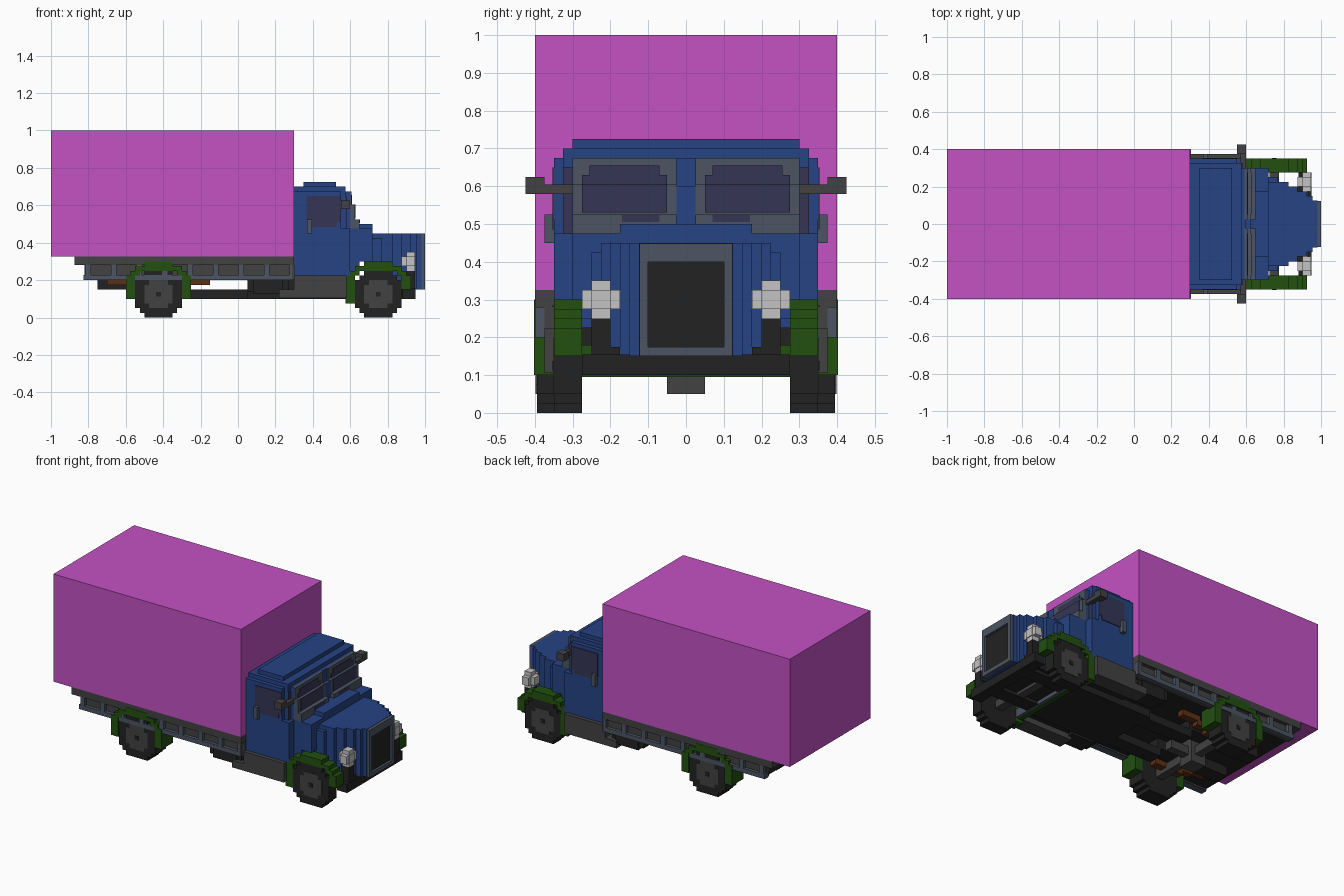
import bpy, bmesh
from mathutils import Matrix

cube = bpy.data.objects.get("Cube")
if cube:
    bpy.data.objects.remove(cube, do_unlink=True)


def material(name, r, g, b):
    m = bpy.data.materials.new(name)
    m.use_nodes = True
    m.diffuse_color = (r, g, b, 1)
    bsdf = m.node_tree.nodes["Principled BSDF"]
    bsdf.inputs["Base Color"].default_value = (r, g, b, 1)
    bsdf.inputs["Roughness"].default_value = 0.8
    return m


MAGENTA = material("magenta", 0.55, 0.085, 0.55)
BLUE = material("cab blue", 0.019, 0.056, 0.23)
GREEN = material("fender green", 0.016, 0.08, 0.005)
BLACK = material("black", 0.016, 0.016, 0.016)
GREY = material("dark grey", 0.054, 0.054, 0.054)
STEEL = material("steel grey", 0.072, 0.09, 0.125)
WHITE = material("lamp white", 0.55, 0.55, 0.55)
GLASS = material("dark glass", 0.036, 0.036, 0.09)
BROWN = material("spring brown", 0.11, 0.03, 0.006)


def part(name, mat, boxes, mirror=False):
    """Blocks given as x0, x1, y0, y1, z0, z1; optionally repeated across y = 0."""
    bm = bmesh.new()
    todo = list(boxes)
    if mirror:
        todo += [(a, b, -d, -c, e, f) for a, b, c, d, e, f in boxes]
    for x0, x1, y0, y1, z0, z1 in todo:
        mid = Matrix.Translation(((x0 + x1) / 2, (y0 + y1) / 2, (z0 + z1) / 2))
        bmesh.ops.create_cube(bm, size=1, matrix=mid @ Matrix.Diagonal((x1 - x0, y1 - y0, z1 - z0, 1)))
    me = bpy.data.meshes.new(name)
    bm.to_mesh(me)
    bm.free()
    me.materials.append(mat)
    ob = bpy.data.objects.new(name, me)
    bpy.context.collection.objects.link(ob)
    return ob


V = 0.025


def disc(cx, cz, widths, y0, y1):
    """Stepped disc from row widths, bottom to top, counted in blocks."""
    z = cz - len(widths) * V / 2
    return [(cx - w * V / 2, cx + w * V / 2, y0, y1, z + i * V, z + (i + 1) * V)
            for i, w in enumerate(widths)]


# Cargo box and bed
part("cargo_box", MAGENTA, [(-1, 0.3, -0.4, 0.4, 0.325, 1)])
part("bed_frame", GREY, [(-0.875, 0.3, -0.4, 0.4, 0.28, 0.325)])
part("bed_side_backing", GREY, [(-0.82, 0.3, 0.35, 0.378, 0.2, 0.28),
                                (0.29, 0.302, 0.35, 0.4, 0.2, 0.28)], True)
posts = [(-0.815 + 0.1363 * i, -0.785 + 0.1363 * i, 0.375, 0.398, 0.2, 0.28) for i in range(9)]
part("bed_side_rails", STEEL, posts + [(-0.825, 0.3, 0.36, 0.398, 0.2, 0.228)], True)
part("bed_floor", BLACK, [(-0.82, 0.3, -0.355, 0.355, 0.21, 0.285)])

# Chassis
part("chassis_rails", BLACK, [(-0.27, 0.92, 0.09, 0.18, 0.1, 0.15),
                              (-0.75, -0.25, 0.09, 0.18, 0.15, 0.22)], True)
part("cab_floor", BLACK, [(0.25, 0.6, -0.3, 0.3, 0.14, 0.228),
                          (0.05, 0.58, -0.2, 0.2, 0.1, 0.15),
                          (0.6, 0.9, -0.2, 0.2, 0.12, 0.17)])
part("front_bumper", BLACK, [(0.88, 0.95, -0.275, 0.275, 0.1, 0.155)])
part("lamp_posts", BLACK, [(0.89, 0.945, 0.2, 0.25, 0.15, 0.25),
                           (0.89, 0.945, 0.175, 0.2, 0.15, 0.175)], True)
part("fender_crossbar", GREEN, [(0.58, 0.605, -0.3, 0.3, 0.095, 0.18)])
part("crossbar_plate", STEEL, [(0.605, 0.625, -0.275, 0.275, 0.098, 0.15)])
part("fuel_tank", BLACK, [(0.05, 0.27, 0.26, 0.35, 0.14, 0.205),
                          (0.08, 0.24, 0.25, 0.36, 0.125, 0.2)], True)
part("side_steps", GREY, [(0.22, 0.58, 0.28, 0.375, 0.105, 0.15),
                          (0.3, 0.58, 0.3, 0.375, 0.15, 0.225)], True)

# Axles, differential and leaf springs
part("rear_axle", GREY, [(-0.45, -0.4, -0.31, 0.31, 0.1, 0.15),
                         (-0.475, -0.375, -0.05, 0.05, 0.05, 0.2),
                         (-0.375, -0.25, -0.025, 0.025, 0.1, 0.15)])
part("front_axle", GREY, [(0.725, 0.775, -0.28, 0.28, 0.102, 0.15)])
springs = []
for a, b, z in [(0, 0.1, 0.125), (0.08, 0.17, 0.15), (0.15, 0.275, 0.175)]:
    springs += [(-0.425 + a, -0.425 + b, 0.2, 0.245, z, z + 0.035),
                (-0.425 - b, -0.425 - a, 0.2, 0.245, z, z + 0.035)]
part("leaf_springs", BROWN, springs, True)

# Wheels with hub plates
TYRE = [6, 8, 10, 10, 10, 10, 10, 10, 8, 6]
HUB = [4, 6, 6, 6, 6, 4]
for name, cx, y0, y1 in [("rear", -0.425, 0.285, 0.395), ("front", 0.75, 0.275, 0.348)]:
    part(name + "_tyres", BLACK, disc(cx, 0.125, TYRE, y0, y1), True)
    part(name + "_hubs", GREY, disc(cx, 0.125, HUB, y1 - 0.01, y1 + 0.003), True)
    part(name + "_hub_caps", BLACK, disc(cx, 0.125, [1], y1 - 0.01, y1 + 0.006), True)


# Stepped fender arches
def fender(cx, y0, y1, back_z, front_z):
    h = 0.075
    return [(cx - h, cx + h, y0, y1, 0.275, 0.3),
            (cx - 0.125, cx + 0.125, y0, y1, 0.25, 0.275),
            (cx - 0.15, cx - 0.1, y0, y1, 0.225, 0.25),
            (cx + 0.1, cx + 0.15, y0, y1, 0.225, 0.25),
            (cx - 0.175, cx - 0.125, y0, y1, back_z, 0.225),
            (cx + 0.125, cx + 0.175, y0, y1, front_z, 0.225)]


part("rear_fenders", GREEN, fender(-0.425, 0.285, 0.402, 0.1, 0.1), True)
part("front_fenders", GREEN, fender(0.75, 0.275, 0.35, 0.075, 0.15), True)

# Cab with stepped roof and cowl
part("cab", BLUE, [
    (0.3, 0.55, -0.35, 0.35, 0.225, 0.675),
    (0.3, 0.575, -0.325, 0.325, 0.225, 0.7),
    (0.35, 0.525, -0.3, 0.3, 0.675, 0.725),
    (0.3, 0.6, -0.3, 0.3, 0.225, 0.675),
    (0.55, 0.6, -0.35, 0.35, 0.225, 0.475),
    (0.6, 0.625, -0.025, 0.025, 0.475, 0.6),
    (0.6, 0.65, -0.3, 0.3, 0.25, 0.475),
    (0.65, 0.72, -0.3, 0.3, 0.3, 0.475),
    (0.6, 0.72, -0.175, 0.175, 0.45, 0.5)])

# Hood narrowing towards the grille
part("hood", BLUE, [(0.7, x, -w, w, 0.15, top) for x, w, top in [
    (0.77, 0.25, 0.425), (0.825, 0.225, 0.45), (0.875, 0.2, 0.45),
    (0.925, 0.175, 0.45), (0.955, 0.15, 0.45), (0.98, 0.125, 0.45)]])
part("grille_frame", STEEL, [(0.97, 1, 0.1, 0.123, 0.15, 0.448),
                             (0.97, 1, 0, 0.123, 0.15, 0.175),
                             (0.97, 1, 0, 0.123, 0.4, 0.448)], True)
part("grille", BLACK, [(0.97, 0.985, -0.102, 0.102, 0.172, 0.402)])

# Windscreen frames in two tiers, then glass plates
part("windscreen_frames", STEEL, [(0.59, 0.606, 0.025, 0.3, 0.6, 0.675),
                                  (0.59, 0.625, 0.025, 0.3, 0.525, 0.605),
                                  (0.59, 0.65, 0.025, 0.3, 0.5, 0.525),
                                  (0.59, 0.65, 0.175, 0.3, 0.475, 0.5)], True)
part("windscreen_glass", GLASS, [(0.6, 0.61, 0.05, 0.275, 0.6, 0.63),
                                 (0.6, 0.61, 0.07, 0.255, 0.62, 0.655),
                                 (0.62, 0.629, 0.05, 0.275, 0.53, 0.605),
                                 (0.645, 0.653, 0.07, 0.17, 0.505, 0.525)], True)
part("side_windows", GLASS, [(0.365, 0.55, 0.345, 0.354, 0.51, 0.65),
                             (0.39, 0.53, 0.345, 0.354, 0.485, 0.51)], True)
part("corner_windows", GLASS, [(0.57, 0.579, 0.3, 0.325, 0.475, 0.65)], True)

# Door handles, mirrors and headlamps
part("door_handles", STEEL, [(0.37, 0.395, 0.345, 0.375, 0.45, 0.525)], True)
part("mirrors", GREY, [(0.55, 0.6, 0.375, 0.425, 0.58, 0.625),
                       (0.57, 0.6, 0.3, 0.38, 0.58, 0.605)], True)
part("headlamps", WHITE, [(0.9, 0.945, 0.175, 0.275, 0.275, 0.325),
                          (0.9, 0.945, 0.2, 0.25, 0.25, 0.35),
                          (0.875, 0.95, 0.2, 0.25, 0.275, 0.325)], True)
